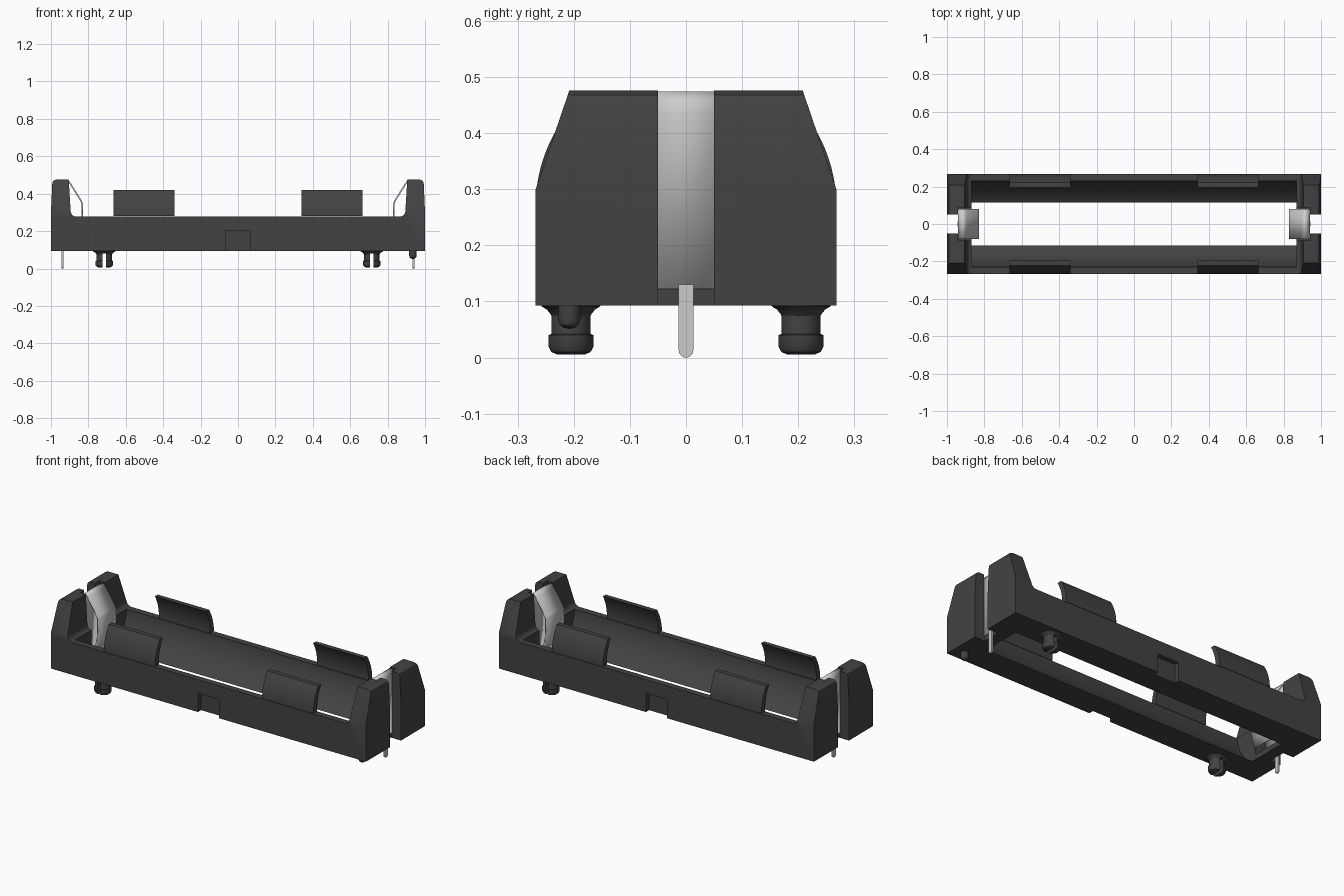
import bpy, bmesh, math
from mathutils import Vector

if "Cube" in bpy.data.objects:
    bpy.data.objects.remove(bpy.data.objects["Cube"], do_unlink=True)


def material(name, value):
    m = bpy.data.materials.new(name)
    m.use_nodes = True
    m.diffuse_color = (value, value, value, 1)
    m.node_tree.nodes["Principled BSDF"].inputs["Base Color"].default_value = m.diffuse_color
    return m


PLASTIC = material("black plastic", 0.055)
METAL = material("spring metal", 0.6)


def finish(name, bm, mat, smooth=True):
    bmesh.ops.recalc_face_normals(bm, faces=bm.faces)
    mesh = bpy.data.meshes.new(name)
    bm.to_mesh(mesh)
    bm.free()
    mesh.materials.append(mat)
    ob = bpy.data.objects.new(name, mesh)
    bpy.context.collection.objects.link(ob)
    if smooth:
        shade(ob)
    return ob


def activate(ob):
    bpy.ops.object.select_all(action='DESELECT')
    ob.select_set(True)
    bpy.context.view_layer.objects.active = ob


def shade(ob):
    activate(ob)
    bpy.ops.object.shade_smooth_by_angle(angle=math.radians(30))


def prism(name, points, axis, lo, hi, mat=PLASTIC):
    """Extrude a profile: axis 'y' takes (x, z) points, axis 'x' takes (y, z) points."""
    bm = bmesh.new()
    place = (lambda a, b: (a, lo, b)) if axis == 'y' else (lambda a, b: (lo, a, b))
    face = bm.faces.new([bm.verts.new(place(a, b)) for a, b in points])
    ext = bmesh.ops.extrude_face_region(bm, geom=[face])
    move = Vector((0, hi - lo, 0)) if axis == 'y' else Vector((hi - lo, 0, 0))
    bmesh.ops.translate(bm, vec=move, verts=[v for v in ext["geom"] if isinstance(v, bmesh.types.BMVert)])
    return finish(name, bm, mat)


def box(name, x0, x1, y0, y1, z0, z1):
    return prism(name, [(x0, z0), (x1, z0), (x1, z1), (x0, z1)], 'y', y0, y1)


def combine(ob, tool, operation):
    mod = ob.modifiers.new(operation, 'BOOLEAN')
    mod.operation = operation
    mod.solver = 'EXACT'
    mod.object = tool
    activate(ob)
    bpy.ops.object.modifier_apply(modifier=mod.name)
    bpy.data.objects.remove(tool, do_unlink=True)


def arc(cy, cz, r, a0, a1, n):
    return [(cy + r * math.cos(a0 + (a1 - a0) * i / n),
             cz + r * math.sin(a0 + (a1 - a0) * i / n)) for i in range(n + 1)]


BOTTOM, HALF_Y = 0.093, 0.268
CELL_Z, CELL_R = 0.295, 0.232

# Tray: side silhouette with tall ends and filleted inner corners
half = [(1, BOTTOM), (1, 0.3), (0.993, 0.455), (0.988, 0.468), (0.972, 0.476), (0.905, 0.476), (0.895, 0.31)]
half += arc(0.865, 0.308, 0.03, 0, -math.pi / 2, 6)
tray = prism("tray", half + [(-x, z) for x, z in reversed(half)], 'y', -HALF_Y, HALF_Y)

# Sloped shoulders on the ends
section = [(HALF_Y, 0.05), (HALF_Y, 0.3), (0.208, 0.476), (0.208, 0.6)]
combine(tray, prism("shoulder_cutter", section + [(-y, z) for y, z in reversed(section)],
                    'x', -1.1, 1.1), 'INTERSECT')

# Round cell channel, open through the floor
combine(tray, prism("channel_cutter", arc(0, CELL_Z, CELL_R, 0, 2 * math.pi, 64)[:-1],
                    'x', -0.87, 0.87), 'DIFFERENCE')

# Contact pockets, end slots and side notches
for s in (-1, 1):
    for name, a, b, w, z in (("pocket_cutter", 0.8, 0.942, 0.088, 0.122),
                             ("slot_cutter", 0.935, 1.1, 0.05, 0.0)):
        x0, x1 = sorted((s * a, s * b))
        combine(tray, box(name, x0, x1, -w, w, z, 0.7), 'DIFFERENCE')
    y0, y1 = sorted((s * 0.24, s * 0.3))
    combine(tray, box("notch_cutter", -0.067, 0.067, y0, y1, 0, 0.2), 'DIFFERENCE')
shade(tray)

# Four curved retaining tabs
TAB_TOP, TAB_FOOT, OUT_Z = 0.42, 0.28, 0.27
angle = lambda z, cz, r: math.asin((z - cz) / r)
outer = arc(0, OUT_Z, HALF_Y, angle(TAB_FOOT, OUT_Z, HALF_Y), angle(TAB_TOP, OUT_Z, HALF_Y), 10)
inner = arc(0, CELL_Z, CELL_R, angle(TAB_TOP, CELL_Z, CELL_R), angle(TAB_FOOT, CELL_Z, CELL_R), 10)
for sy, depth in ((-1, "front"), (1, "back")):
    for x0, side in ((-0.665, "right"), (0.34, "left")):
        prism(f"{depth}_{side}_tab", [(sy * y, z) for y, z in outer + inner], 'x', x0, x0 + 0.325)


# Bent spring contacts with solder pins
def contact(side, s):
    path = [(0.937, 0.122), (0.937, 0.435), (0.932, 0.457), (0.92, 0.47), (0.908, 0.468),
            (0.897, 0.455), (0.838, 0.36), (0.834, 0.345), (0.834, 0.255), (0.845, 0.2), (0.86, 0.15)]
    bm = bmesh.new()
    rows = [[bm.verts.new((s * x, y, z)) for y in (-0.08, 0.08)] for x, z in path]
    for a, b in zip(rows, rows[1:]):
        bm.faces.new((a[0], a[1], b[1], b[0]))
    strip = finish(f"{side}_contact", bm, METAL)
    mod = strip.modifiers.new("thickness", 'SOLIDIFY')
    mod.thickness = 0.008
    mod.offset = 0
    activate(strip)
    bpy.ops.object.modifier_apply(modifier=mod.name)
    pin = [(0.013, 0.13)] + arc(0, 0.013, 0.013, 0, -math.pi, 10) + [(-0.013, 0.13)]
    x0, x1 = sorted((s * 0.933, s * 0.943))
    prism(f"{side}_pin", pin, 'x', x0, x1, METAL)


contact("left", 1)
contact("right", -1)


def lathe(name, profile, x, y, stretch=1.0):
    bm = bmesh.new()
    verts = [bm.verts.new((r, 0, z)) for r, z in profile]
    edges = [bm.edges.new(pair) for pair in zip(verts, verts[1:])]
    bmesh.ops.spin(bm, geom=verts + edges, axis=(0, 0, 1), cent=(0, 0, 0),
                   angle=2 * math.pi, steps=32)
    bmesh.ops.remove_doubles(bm, verts=bm.verts, dist=0.0002)
    for v in bm.verts:
        v.co = (v.co.x * stretch + x, v.co.y + y, v.co.z)
    return finish(name, bm, PLASTIC)


# Split snap pegs on opposite corners
peg = [(0, 0.096), (0.053, 0.096), (0.052, 0.091), (0.042, 0.085), (0.036, 0.075), (0.036, 0.042),
       (0.041, 0.04), (0.041, 0.02), (0.036, 0.01), (0.025, 0.005), (0, 0.005)]
for side, s in (("left", 1), ("right", -1)):
    ob = lathe(f"{side}_snap_peg", peg, s * 0.715, s * 0.205, 1.15)
    combine(ob, box("split_cutter", s * 0.715 - 0.009, s * 0.715 + 0.009,
                    s * 0.205 - 0.1, s * 0.205 + 0.1, -0.1, 0.08), 'DIFFERENCE')
    shade(ob)

# Polarity locating stud
lathe("locating_stud", [(0, 0.1), (0.02, 0.1), (0.02, 0.068), (0.017, 0.059), (0.01, 0.053), (0, 0.051)],
      0.935, -0.208)
